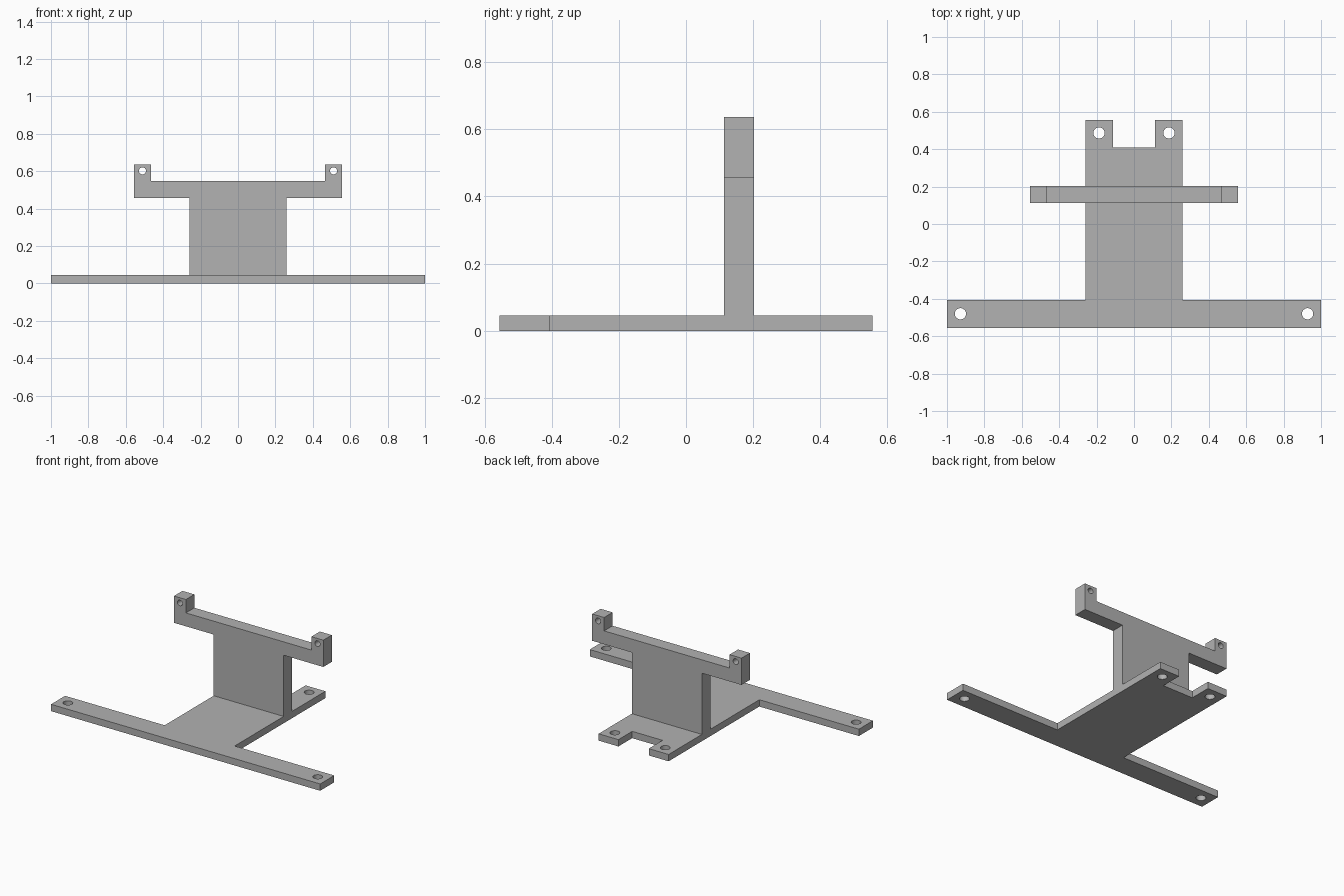
import bpy, bmesh, math
from mathutils import Matrix

if "Cube" in bpy.data.objects:
    bpy.data.objects.remove(bpy.data.objects["Cube"], do_unlink=True)

grey = bpy.data.materials.new("plain grey")
grey.use_nodes = True
grey.diffuse_color = (0.445, 0.445, 0.445, 1)
grey.node_tree.nodes["Principled BSDF"].inputs["Base Color"].default_value = grey.diffuse_color


def add_loop(curve, points):
    spline = curve.splines.new('POLY')
    spline.points.add(len(points) - 1)
    for p, (x, y) in zip(spline.points, points):
        p.co = (x, y, 0, 1)
    spline.use_cyclic_u = True


def circle(cx, cy, r, n=32):
    angles = [2 * math.pi * i / n for i in range(n)]
    return [(cx + r * math.cos(a), cy + r * math.sin(a)) for a in angles]


def drilled_plate(name, half, holes, thickness, placement):
    """Extrude a symmetric outline, given by its +x half, with mirrored round holes."""
    curve = bpy.data.curves.new(name + "_profile", 'CURVE')
    curve.dimensions = '2D'
    curve.fill_mode = 'BOTH'
    curve.extrude = thickness / 2
    add_loop(curve, half + [(-x, y) for x, y in reversed(half)])
    for x, y, r in holes:
        for side in (1, -1):
            add_loop(curve, circle(side * x, y, r))
    helper = bpy.data.objects.new(name + "_helper", curve)
    bpy.context.collection.objects.link(helper)
    bpy.context.view_layer.update()
    graph = bpy.context.evaluated_depsgraph_get()
    mesh = bpy.data.meshes.new_from_object(helper.evaluated_get(graph))
    bpy.data.objects.remove(helper, do_unlink=True)

    # Weld the caps to the walls
    bm = bmesh.new()
    bm.from_mesh(mesh)
    bmesh.ops.remove_doubles(bm, verts=bm.verts, dist=1e-4)
    bmesh.ops.transform(bm, matrix=placement, verts=bm.verts)
    bmesh.ops.recalc_face_normals(bm, faces=bm.faces)
    bm.to_mesh(mesh)
    bm.free()

    mesh.materials.clear()
    mesh.materials.append(grey)
    obj = bpy.data.objects.new(name, mesh)
    bpy.context.collection.objects.link(obj)
    bpy.ops.object.select_all(action='DESELECT')
    obj.select_set(True)
    bpy.context.view_layer.objects.active = obj
    bpy.ops.object.shade_smooth_by_angle(angle=math.radians(30))
    return obj


# Flat base: wide front bar, central strip and two rear tabs
base_h = 0.046
drilled_plate(
    "base_plate",
    [(1, -0.556), (1, -0.407), (0.26, -0.407), (0.26, 0.556),
     (0.113, 0.556), (0.113, 0.41)],
    [(0.928, -0.48, 0.03), (0.187, 0.487, 0.03)],
    base_h, Matrix.Translation((0, 0, base_h / 2)))

# Upright: central web, cross arm and two drilled lugs
drilled_plate(
    "upright_bracket",
    [(0.26, base_h), (0.26, 0.457), (0.555, 0.457), (0.555, 0.637),
     (0.466, 0.637), (0.466, 0.547)],
    [(0.511, 0.602, 0.019)],
    0.09, Matrix.Translation((0, 0.158, 0)) @ Matrix.Rotation(math.pi / 2, 4, 'X'))
